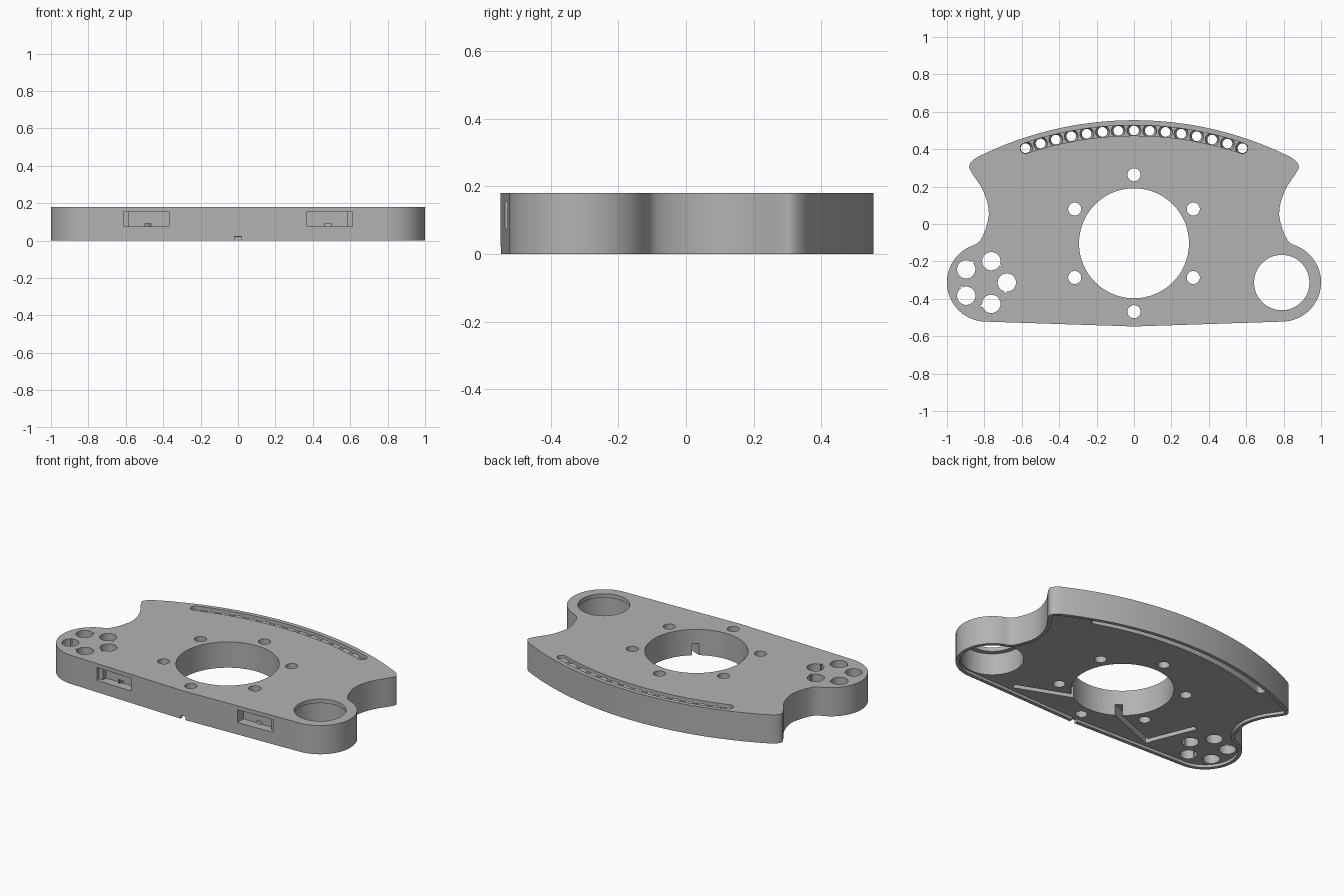
import bpy, bmesh
from math import sin, cos, pi, radians, atan2, hypot, asin
from mathutils import Vector

if "Cube" in bpy.data.objects:
    bpy.data.objects.remove(bpy.data.objects["Cube"], do_unlink=True)

TOP = 0.18
ARC_Y = -1.32          # centre of the rear arc and of the light row
HUB = (0, -0.103)
LOBE = (0.79, -0.313)

grey = bpy.data.materials.new("plain_grey")
grey.use_nodes = True
grey.diffuse_color = (0.45, 0.45, 0.45, 1)
grey.node_tree.nodes["Principled BSDF"].inputs["Base Color"].default_value = (0.45, 0.45, 0.45, 1)


def arc(center, r, a0, a1, n):
    return [(center[0] + r * cos(radians(a0 + (a1 - a0) * i / n)),
             center[1] + r * sin(radians(a0 + (a1 - a0) * i / n))) for i in range(n + 1)]


def circle(center, r, n=48):
    return arc(center, r, 0, 360, n)[:-1]


def prisms(name, polygons, z0, z1, grow=1.0):
    """One object made of separate prisms; grow scales each upper end."""
    bm = bmesh.new()
    for pts in polygons:
        cx = sum(p[0] for p in pts) / len(pts)
        cy = sum(p[1] for p in pts) / len(pts)
        low = [bm.verts.new((x, y, z0)) for x, y in pts]
        high = [bm.verts.new((cx + (x - cx) * grow, cy + (y - cy) * grow, z1)) for x, y in pts]
        bm.faces.new(low[::-1])
        bm.faces.new(high)
        for i in range(len(pts)):
            j = (i + 1) % len(pts)
            bm.faces.new((low[i], low[j], high[j], high[i]))
    bmesh.ops.recalc_face_normals(bm, faces=bm.faces[:])
    mesh = bpy.data.meshes.new(name)
    bm.to_mesh(mesh)
    bm.free()
    mesh.materials.append(grey)
    ob = bpy.data.objects.new(name, mesh)
    bpy.context.collection.objects.link(ob)
    return ob


def boolean(target, tool, operation="DIFFERENCE"):
    mod = target.modifiers.new("boolean", "BOOLEAN")
    mod.operation, mod.solver, mod.object = operation, "EXACT", tool
    bpy.context.view_layer.update()
    graph = bpy.context.evaluated_depsgraph_get()
    mesh = bpy.data.meshes.new_from_object(target.evaluated_get(graph))
    target.modifiers.clear()
    target.data = mesh
    bpy.data.objects.remove(tool, do_unlink=True)


def cut(polygons, z0, z1, grow=1.0):
    boolean(body, prisms("cutter", polygons, z0, z1, grow))


def rect(x0, x1, y0, y1):
    return [(x0, y0), (x1, y0), (x1, y1), (x0, y1)]


def strip(a, b, w):
    a, b = Vector(a), Vector(b)
    side = (b - a).orthogonal().normalized() * w / 2
    return [tuple(p) for p in (a - side, b - side, b + side, a + side)]


def band(r, w, half):
    """Rounded slot following the rear arc."""
    c = (0, ARC_Y)
    end_r = [(r * sin(radians(half)), ARC_Y + r * cos(radians(half)))]
    right = arc(end_r[0], w, -90 - half, 90 - half, 10)
    left = [(-x, y) for x, y in right[::-1]]
    return (right + arc(c, r + w, 90 - half, 90 + half, 40)[1:-1]
            + left + arc(c, r - w, 90 + half, 90 - half, 40)[1:-1])


def inset(pts, w):
    out = []
    for i, p in enumerate(pts):
        q, s = pts[i - 1], pts[(i + 1) % len(pts)]
        dx, dy = s[0] - q[0], s[1] - q[1]
        length = hypot(dx, dy)
        out.append((p[0] - dy / length * w, p[1] + dx / length * w))
    return out


def smooth_path(keys, steps=4):
    """Catmull-Rom curve between the second and second-last keys."""
    v = [Vector(k) for k in keys]
    out = []
    for a, b, c, d in zip(v, v[1:], v[2:], v[3:]):
        for i in range(steps):
            t = i / steps
            out.append(tuple(0.5 * (2 * b + (c - a) * t + (2 * a - 5 * b + 4 * c - d) * t * t
                                    + (3 * b - a - 3 * c + d) * t ** 3)))
    return out


# Outline: right half counter-clockwise from the front centre, then mirrored
waist = smooth_path([(0.93, -0.16), (0.885, -0.125), (0.82, -0.085), (0.776, 0.05), (0.805, 0.175),
                     (0.868, 0.275), (0.88, 0.315), (0.84, 0.357), (0.76, 0.395)])
rear = [(1.875 * sin(a), ARC_Y + 1.875 * cos(a))
        for a in [asin(0.84 / 1.875) * (1 - i / 24) for i in range(24)]]
half = arc((0.79, -0.312), 0.21, -90, 60, 28) + waist + rear
outline = [(0, -0.548)] + half + [(0, 0.555)] + [(-x, y) for x, y in half[::-1]]

body = prisms("console_body", [outline], 0, TOP)

# Shallow recess under the body, leaving a thin rim
cut([inset(outline, 0.022)], -0.1, 0.018)

# Deep pocket on one side for the wiring
pocket = prisms("pocket", [inset(outline, 0.03)], -0.1, 0.15)
boolean(pocket, prisms("pocket_limit", [rect(-1.1, -0.444, -0.56, 0.41)], -0.2, 0.3), "INTERSECT")
boolean(pocket, prisms("pocket_front", [[(-0.4, -0.15), (-0.62, -0.24), (-0.62, -0.7), (-0.4, -0.7)]],
                       -0.3, 0.4))
boolean(body, pocket)

# Button pod inside the pocket
pod = (-0.8, -0.313)
boolean(body, prisms("button_pod", [circle(pod, 0.172)], 0.065, 0.16), "UNION")
cut([circle(p, 0.049, 32) for p in circle(pod, 0.12, 5)], -0.1, 0.3)
cut([circle(p, 0.006, 8) for p in arc(pod, 0.125, -25, 263, 4)], -0.1, 0.3)

# Large centre opening with its ring of bolt holes
cut([circle(HUB, 0.294, 96)], -0.1, 0.3)
cut([circle(p, 0.035, 32) for p in arc(HUB, 0.366, 30, 330, 5)], -0.1, 0.3)

# Cup opening, wider below the top skin
cut([circle(LOBE, 0.148, 64)], -0.1, 0.3)
cut([circle(LOBE, 0.178, 64)], -0.1, 0.155)

# Light row: slot on top, channel below, flared holes between
row = [(1.82 * sin(radians(a)), ARC_Y + 1.82 * cos(radians(a)))
       for a in [(i - 7) * 2.655 for i in range(15)]]
cut([band(1.82, 0.028, 18.6)], 0.155, 0.3)
cut([band(1.82, 0.028, 19.6)], -0.1, 0.08)
cut([circle(p, 0.026, 24) for p in row], 0.05, 0.3)
cut([circle(p, 0.026, 24) for p in row], 0.12, 0.16, 1.5)

# Front windows, wire grooves leading to the centre
for s in (-1, 1):
    cut([rect(*sorted((s * 0.37, s * 0.585)), -0.7, -0.475)], 0.075, 0.155)
    cut([rect(*sorted((s * 0.58, s * 0.612)), -0.7, -0.505)], 0.075, 0.155)
    cut([strip((s * 0.5, -0.47), (s * 0.12, -0.32), 0.035)], -0.1, 0.09)
cut([strip((-0.48, -0.465), (-0.6, -0.17), 0.035)], -0.1, 0.09)

# Cable notch in the front rim
cut([rect(-0.018, 0.018, -0.6, -0.5)], -0.1, 0.022)

# Smooth curved walls, crisp edges
bpy.ops.object.select_all(action="DESELECT")
body.select_set(True)
bpy.context.view_layer.objects.active = body
bpy.ops.object.shade_smooth_by_angle(angle=radians(30))
